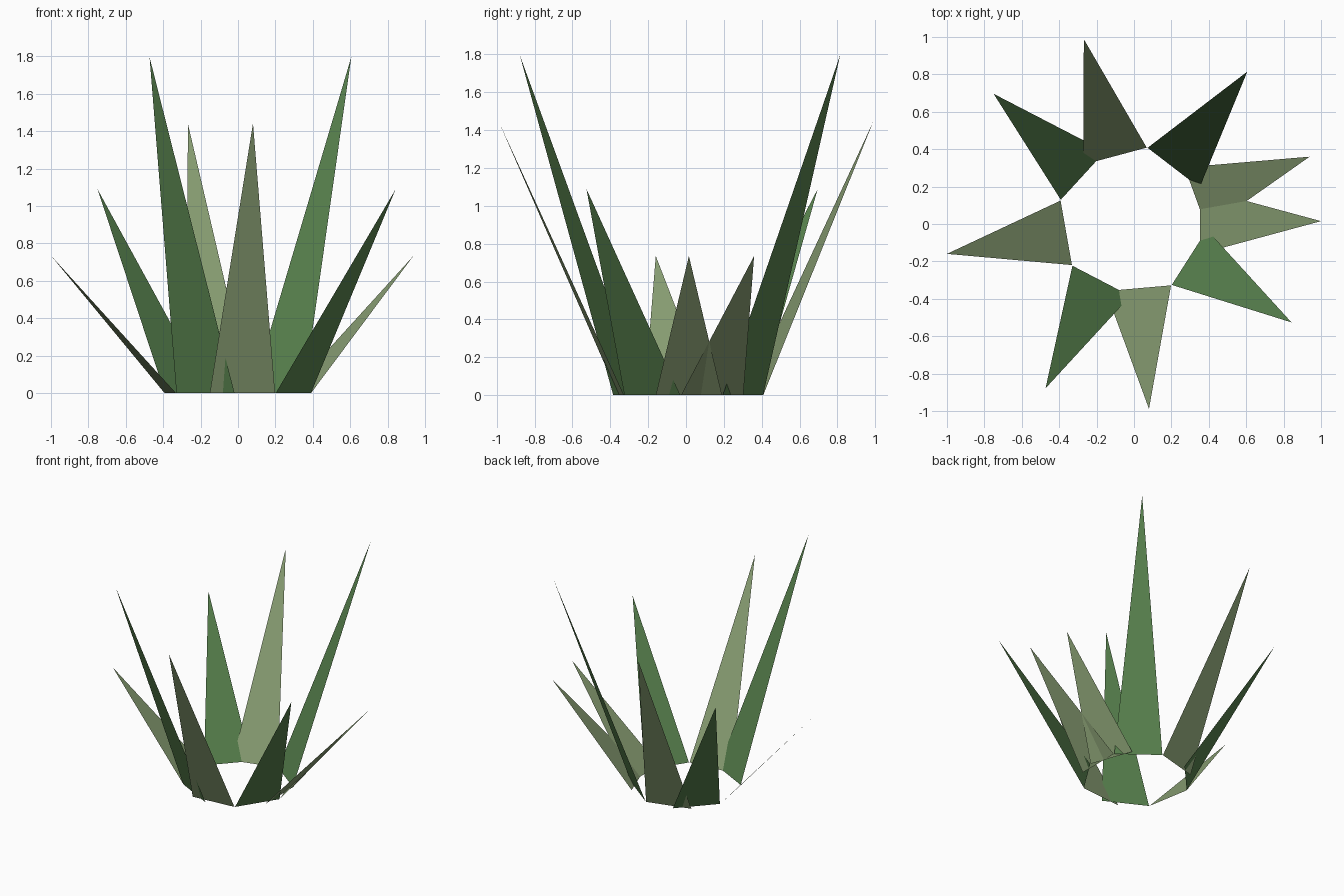
import bpy
import math
from mathutils import Matrix, Vector

if "Cube" in bpy.data.objects:
    bpy.data.objects.remove(bpy.data.objects["Cube"])


def material(name, rgb):
    m = bpy.data.materials.new(name)
    m.diffuse_color = (*rgb, 1)
    m.use_nodes = True
    m.node_tree.nodes["Principled BSDF"].inputs["Base Color"].default_value = m.diffuse_color
    return m


olive = material("olive leaf", (0.262, 0.362, 0.181))
green = material("dark green leaf", (0.098, 0.223, 0.076))

BASE_R, TIP_R, HALF_W = 0.36, 1.0077, 0.175
CENTRE = Vector((-0.0077, 0.0153, 0))

# Nine flat pointed blades, spread by the golden angle, in four repeating heights
for i in range(9):
    height = 0.735 + 0.354 * (i % 4)
    turn = Matrix.Rotation(math.radians(137.5 * i), 4, 'Z')
    corners = [(BASE_R, HALF_W, 0), (BASE_R, -HALF_W, 0), (TIP_R, 0, height)]
    mesh = bpy.data.meshes.new(f"leaf_blade_{i + 1}")
    mesh.from_pydata([turn @ Vector(c) + CENTRE for c in corners], [], [(0, 1, 2)])
    # Alternate the two leaf colours
    mesh.materials.append(green if i % 2 else olive)
    mesh.update()
    leaf = bpy.data.objects.new(f"leaf_blade_{i + 1}", mesh)
    bpy.context.collection.objects.link(leaf)
